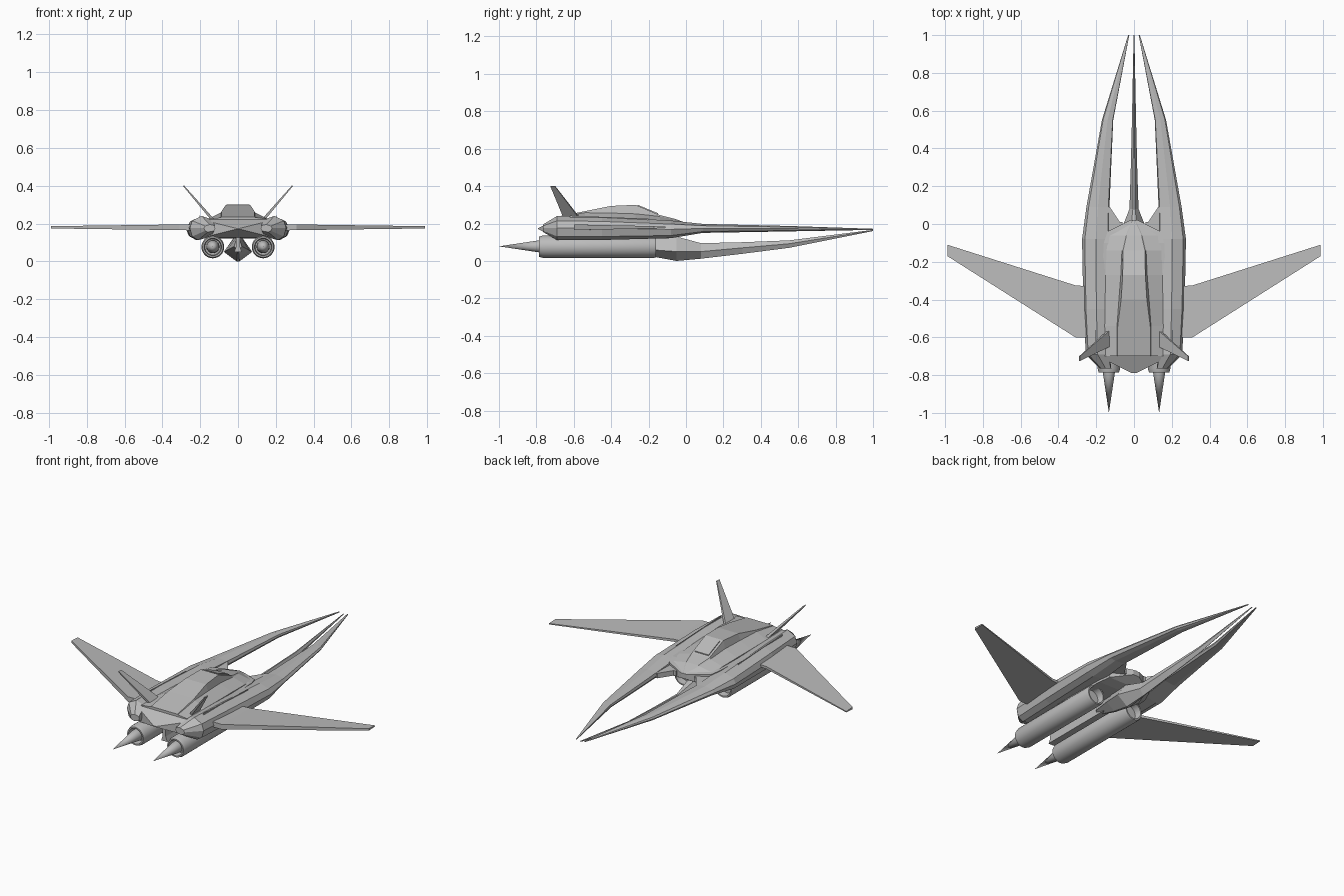
import bpy, bmesh, math
from mathutils import Vector

if "Cube" in bpy.data.objects:
    bpy.data.objects.remove(bpy.data.objects["Cube"], do_unlink=True)

hull_grey = bpy.data.materials.new("hull grey")
hull_grey.use_nodes = True
GREY = (0.5, 0.5, 0.5, 1)
hull_grey.diffuse_color = GREY
hull_grey.node_tree.nodes["Principled BSDF"].inputs["Base Color"].default_value = GREY


def finish(name, bm, smooth=False):
    bmesh.ops.recalc_face_normals(bm, faces=bm.faces)
    mesh = bpy.data.meshes.new(name)
    bm.to_mesh(mesh)
    bm.free()
    mesh.materials.append(hull_grey)
    obj = bpy.data.objects.new(name, mesh)
    bpy.context.collection.objects.link(obj)
    if smooth:
        bpy.ops.object.select_all(action='DESELECT')
        obj.select_set(True)
        bpy.context.view_layer.objects.active = obj
        bpy.ops.object.shade_smooth_by_angle(angle=math.radians(35))
    return obj


def loft(name, rings, side=1):
    """Skin a row of equal-sized rings and cap both ends."""
    bm = bmesh.new()
    rows = [[bm.verts.new((x * side, y, z)) for x, y, z in ring] for ring in rings]
    n = len(rows[0])
    for a, b in zip(rows, rows[1:]):
        for i in range(n):
            j = (i + 1) % n
            bm.faces.new((a[i], a[j], b[j], b[i]))
    bm.faces.new(rows[0])
    bm.faces.new(rows[-1])
    return finish(name, bm)


def symmetric(y, half):
    """Full ring from right-hand points, listed bottom to top."""
    return [(x, y, z) for x, z in half] + [(-x, y, z) for x, z in reversed(half)]


def pod_ring(y, xi, xo, zb, zt):
    w, h = xo - xi, zt - zb
    shape = ((0.1, 0.15), (0.65, 0), (0.9, 0.15), (1, 0.5),
             (0.9, 0.8), (0.5, 1), (0.05, 0.85), (0, 0.5))
    return [(xi + u * w, y, zb + v * h) for u, v in shape]


def revolve(name, profile, x, z, steps=32):
    """Spin (radius, y) points about an axis running along y."""
    bm = bmesh.new()
    rows = []
    for k in range(steps):
        a = math.tau * k / steps
        rows.append([bm.verts.new((x + r * math.cos(a), y, z + r * math.sin(a)))
                     for r, y in profile])
    for k in range(steps):
        a, b = rows[k], rows[(k + 1) % steps]
        for i in range(len(profile) - 1):
            bm.faces.new((a[i], b[i], b[i + 1], a[i + 1]))
    bmesh.ops.remove_doubles(bm, verts=bm.verts, dist=1e-5)
    return finish(name, bm, True)


# Central hull, a wedge at the tail and a blunt nose
hull = [(-0.79, 0.01, 0.17, 0.175), (-0.70, 0.19, 0.125, 0.22),
        (-0.10, 0.16, 0.12, 0.212), (-0.04, 0.14, 0.13, 0.205),
        (0.02, 0.02, 0.165, 0.195)]
loft("central_hull", [symmetric(y, [(w, zb), (w, zt)]) for y, w, zb, zt in hull])

# Raised deck with steep-sided canopy
deck = [(-0.70, 0.155, 0.225, 0.090, 0.232, 0.088, 0.235),
        (-0.54, 0.155, 0.225, 0.090, 0.258, 0.086, 0.266),
        (-0.40, 0.153, 0.222, 0.080, 0.256, 0.068, 0.294),
        (-0.27, 0.150, 0.220, 0.070, 0.252, 0.060, 0.300),
        (-0.14, 0.145, 0.215, 0.064, 0.238, 0.058, 0.245),
        (-0.06, 0.138, 0.205, 0.045, 0.222, 0.040, 0.225),
        (0.02, 0.010, 0.190, 0.006, 0.195, 0.004, 0.197)]
loft("canopy_deck", [symmetric(y, [(a, 0.18), (a, za), (b, zb), (c, zc)])
                     for y, a, za, b, zb, c, zc in deck])

# Windshield plate lying on the canopy slope
loft("windshield", [[(-0.045, y, z), (0.045, y, z), (0.045, y, z + 0.007), (-0.045, y, z + 0.007)]
                    for y, z in ((-0.26, 0.294), (-0.15, 0.248))])

# Central keel blade running forward to a point
keel = [(-0.30, 0.020, 0.060, 0.080, 0.13), (-0.16, 0.060, 0.020, 0.058, 0.13),
        (-0.05, 0.075, 0.000, 0.050, 0.13), (0.08, 0.024, 0.012, 0.050, 0.095),
        (0.30, 0.017, 0.038, 0.070, 0.100), (0.55, 0.011, 0.070, 0.092, 0.110),
        (1.0, 0.002, 0.160, 0.163, 0.166)]
loft("keel", [symmetric(y, [(w * 0.1, zb), (w, zm), (w * 0.25, zt)])
              for y, w, zb, zm, zt in keel])
loft("keel_strut", [symmetric(y, [(0.02, 0.05), (0.01, 0.08), (0.01, 0.16)])
                    for y in (-0.70, -0.20)])

# Side pods drawn out into the long forward prongs
pod = [(-0.765, 0.12, 0.18, 0.155, 0.195), (-0.69, 0.13, 0.255, 0.112, 0.240),
       (-0.45, 0.13, 0.268, 0.112, 0.236), (-0.08, 0.13, 0.275, 0.122, 0.216),
       (0.09, 0.13, 0.252, 0.150, 0.198), (0.55, 0.11, 0.170, 0.158, 0.187),
       (1.0, 0.025, 0.031, 0.166, 0.172)]

# Engine shell with hollow ends, and its tail spike
shell = [(0, -0.20), (0.044, -0.20), (0.048, -0.16), (0.056, -0.16), (0.060, -0.17),
         (0.060, -0.765), (0.054, -0.785), (0.046, -0.785), (0.042, -0.74), (0, -0.74)]
spike = [(0, -0.73), (0.035, -0.73), (0.033, -0.78), (0, -1.0)]

# Wing sections from root to tip: x, trailing y, leading y, half thickness
wing = [(0.24, -0.60, -0.33, 0.016), (0.31, -0.60, -0.325, 0.015), (0.988, -0.17, -0.11, 0.006)]

# Tail fin sections from root to tip: x, z, rear y, front y, half thickness
fin = [(0.125, 0.21, -0.645, -0.555, 0.008), (0.288, 0.40, -0.725, -0.70, 0.003)]

for side, label in ((1, "left"), (-1, "right")):
    loft(label + "_prong_pod", [pod_ring(*s) for s in pod], side)
    # Web filling the corner between nose and prong
    loft(label + "_nose_web", [[(0.06, y, 0.16), (x, y, 0.16), (x, y, 0.19), (0.06, y, 0.19)]
                               for x, y in ((0.17, -0.10), (0.16, 0.01))], side)
    loft(label + "_prong_gusset", [[(0.075, 0.01, z), (0.16, 0.01, z), (0.15, 0.09, z), (0.128, 0.09, z)]
                                   for z in (0.16, 0.19)], side)
    revolve(label + "_engine", shell, side * 0.133, 0.076)
    revolve(label + "_engine_spike", spike, side * 0.133, 0.078)
    loft(label + "_wing", [[(x, a, 0.18 - t), (x, b, 0.18 - t * 0.5),
                            (x, b, 0.18 + t * 0.5), (x, a, 0.18 + t)]
                           for x, a, b, t in wing], side)
    lean = Vector((0.76, 0, -0.65))
    loft(label + "_tail_fin", [[(x + lean.x * t * s, y, z + lean.z * t * s)
                                for s, y in ((-1, a), (1, a), (1, b), (-1, b))]
                               for x, z, a, b, t in fin], side)
    # Thin strake along the top of the pod
    loft(label + "_strake", [symmetric(y, [(0.003, z - 0.02), (0.002, z + 0.004)])
                             for y, z in ((-0.62, 0.238), (-0.20, 0.222))]
         ).location.x = side * 0.205
